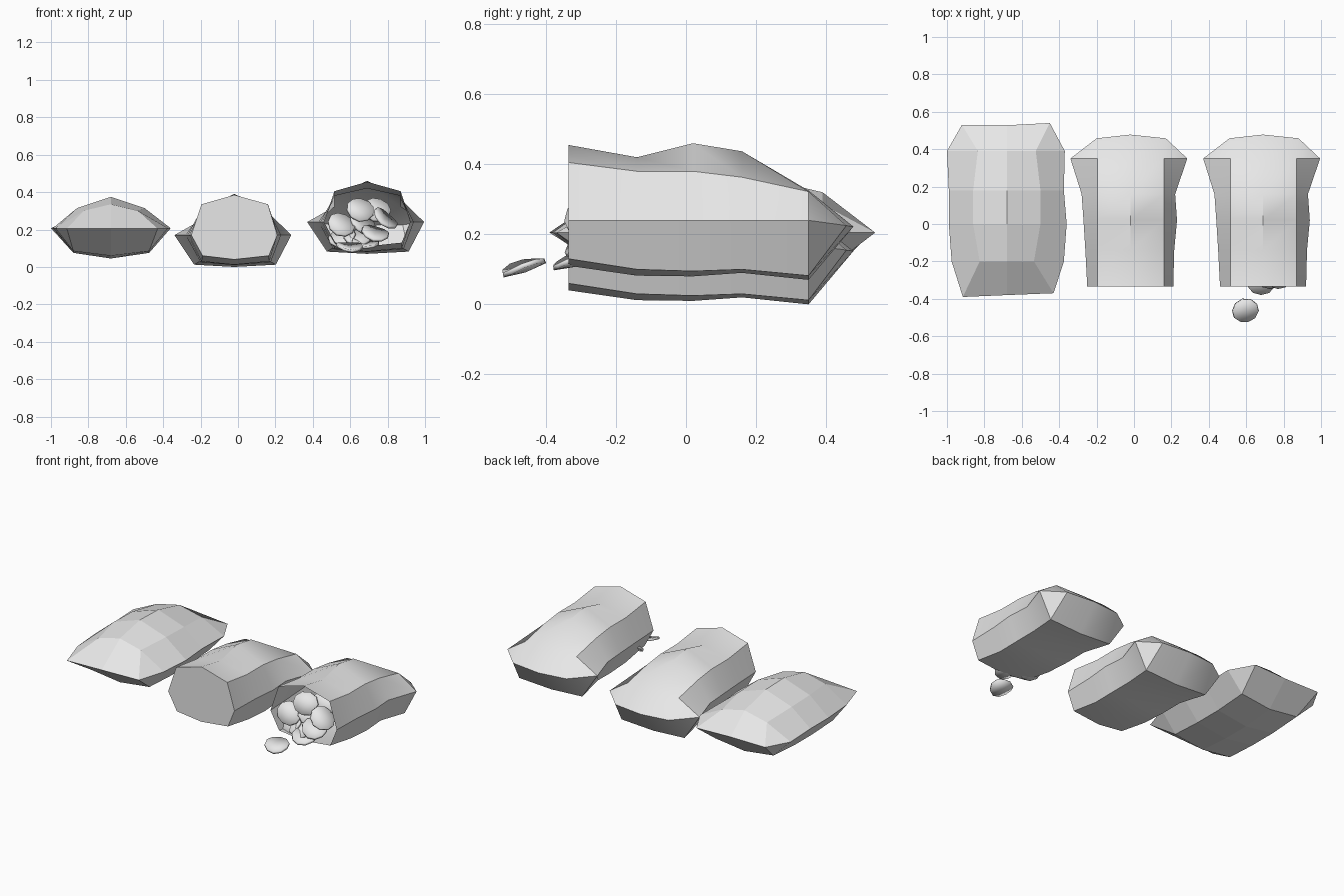
import bpy, bmesh, math
from mathutils import Vector, Euler

cube = bpy.data.objects.get("Cube")
if cube:
    bpy.data.objects.remove(cube, do_unlink=True)

grey = bpy.data.materials.new("light_grey")
grey.use_nodes = True
grey.diffuse_color = (0.8, 0.8, 0.8, 1)
grey.node_tree.nodes["Principled BSDF"].inputs["Base Color"].default_value = (0.8, 0.8, 0.8, 1)


def make_object(name, bm, smooth):
    mesh = bpy.data.meshes.new(name)
    bm.to_mesh(mesh)
    bm.free()
    mesh.materials.append(grey)
    obj = bpy.data.objects.new(name, mesh)
    bpy.context.collection.objects.link(obj)
    bpy.ops.object.select_all(action='DESELECT')
    obj.select_set(True)
    bpy.context.view_layer.objects.active = obj
    if smooth:
        bpy.ops.object.shade_smooth_by_angle(angle=math.radians(35))
    return obj


def ring(y, left, right, top, shoulder, side, corner, bottom, top_x, low_x, mid):
    """Eight-sided cross-section, clockwise from the left edge."""
    pts = [(left, side), (top_x[0], shoulder), (mid, top), (top_x[1], shoulder),
           (right, side), (low_x[1], corner), (mid, bottom), (low_x[0], corner)]
    return [Vector((x, y, z)) for x, z in pts]


def loft(name, rings, smooth, offset=(0, 0, 0), open_front=False):
    bm = bmesh.new()
    rows = [[bm.verts.new(p + Vector(offset)) for p in r] for r in rings]
    for a, b in zip(rows, rows[1:]):
        for i in range(8):
            j = (i + 1) % 8
            bm.faces.new((a[i], a[j], b[j], b[i]))
    cap = bm.faces.new(rows[0])
    bmesh.ops.remove_doubles(bm, verts=bm.verts, dist=0.0005)
    bmesh.ops.recalc_face_normals(bm, faces=bm.faces)
    if open_front and cap.is_valid:
        bmesh.ops.delete(bm, geom=[cap], context='FACES_ONLY')
    return make_object(name, bm, smooth)


# Flat-shaded closed bag, pinched to a straight seam at both ends
def seam(points):
    l, m, r = [Vector(p) for p in points]
    return [l, l, m, r, r, r, m, l]


pillow = [seam([(-.915, -.39, .205), (-.68, -.38, .205), (-.43, -.37, .205)])]
for y, l, r, top, sh, inset, corner, low in [
        (-.20, -.975, -.375, .335, .30, .145, .085, .06),
        (0, -.99, -.36, .375, .315, .18, .075, .045),
        (.18, -.99, -.375, .37, .31, .18, .075, .045),
        (.39, -1, -.37, .32, .285, .155, .09, .065)]:
    pillow.append(ring(y, l, r, top, sh, .207, corner, low,
                       (-.68 - inset, -.68 + inset), (-.88, -.475), -.68))
pillow.append(seam([(-.92, .53, .205), (-.68, .528, .205), (-.45, .54, .205)]))
loft("closed_bag", pillow, False)

# Smooth bag shape: full at the front, pinched to a curved seam at the back
sack = []
for y, l, r, top, sh, corner, low in [
        (-.335, -.25, .21, .385, .335, .06, .04),
        (-.14, -.26, .215, .35, .31, .03, .012),
        (.02, -.27, .23, .39, .31, .025, .01),
        (.16, -.28, .22, .367, .293, .03, .02),
        (.35, -.34, .285, .255, .252, .012, 0)]:
    low_x = (l * .5 - .065, r * .5 + .06)
    sack.append(ring(y, l, r, top, sh, .17, corner, low, (-.195, .16), low_x, -.02))
tl, tm, tr = Vector((-.2, .458, .155)), Vector((-.02, .478, .152)), Vector((.17, .458, .155))
sack.append([sack[-1][0], tl, tm, tr, sack[-1][4], tr, tm, tl])
loft("capped_bag", sack, True)
loft("open_bag", sack, True, (.71, 0, .07), open_front=True)


# Curved crisps spilling out of the open bag
def crisp(name, loc, rot, radius=.075):
    bm = bmesh.new()
    bmesh.ops.create_circle(bm, cap_ends=True, cap_tris=True, segments=10, radius=radius)
    for v in bm.verts:
        v.co.y *= .92
        v.co.z = 4 * v.co.x ** 2 + 1.5 * v.co.y ** 2
    bmesh.ops.recalc_face_normals(bm, faces=bm.faces)
    obj = make_object(name, bm, True)
    obj.location = loc
    obj.rotation_euler = Euler([math.radians(a) for a in rot])
    mod = obj.modifiers.new("thickness", 'SOLIDIFY')
    mod.thickness = .014
    mod.offset = 0


crisp("fallen_crisp", (.595, -.46, .098), (18, 0, 15), .071)
pile = [((.68, -.31, .115), (15, 5, 0)), ((.64, -.27, .15), (35, -15, 20)),
        ((.73, -.28, .17), (30, 15, 0)), ((.55, -.27, .22), (55, 25, 0)),
        ((.65, -.25, .30), (60, 10, 10)), ((.78, -.28, .25), (25, 40, 0)),
        ((.56, -.25, .15), (40, -20, 0)), ((.66, -.22, .22), (45, 10, 30)),
        ((.74, -.20, .30), (60, 20, 0))]
for i, (loc, rot) in enumerate(pile):
    crisp("bag_crisp_%d" % (i + 1), loc, rot)
